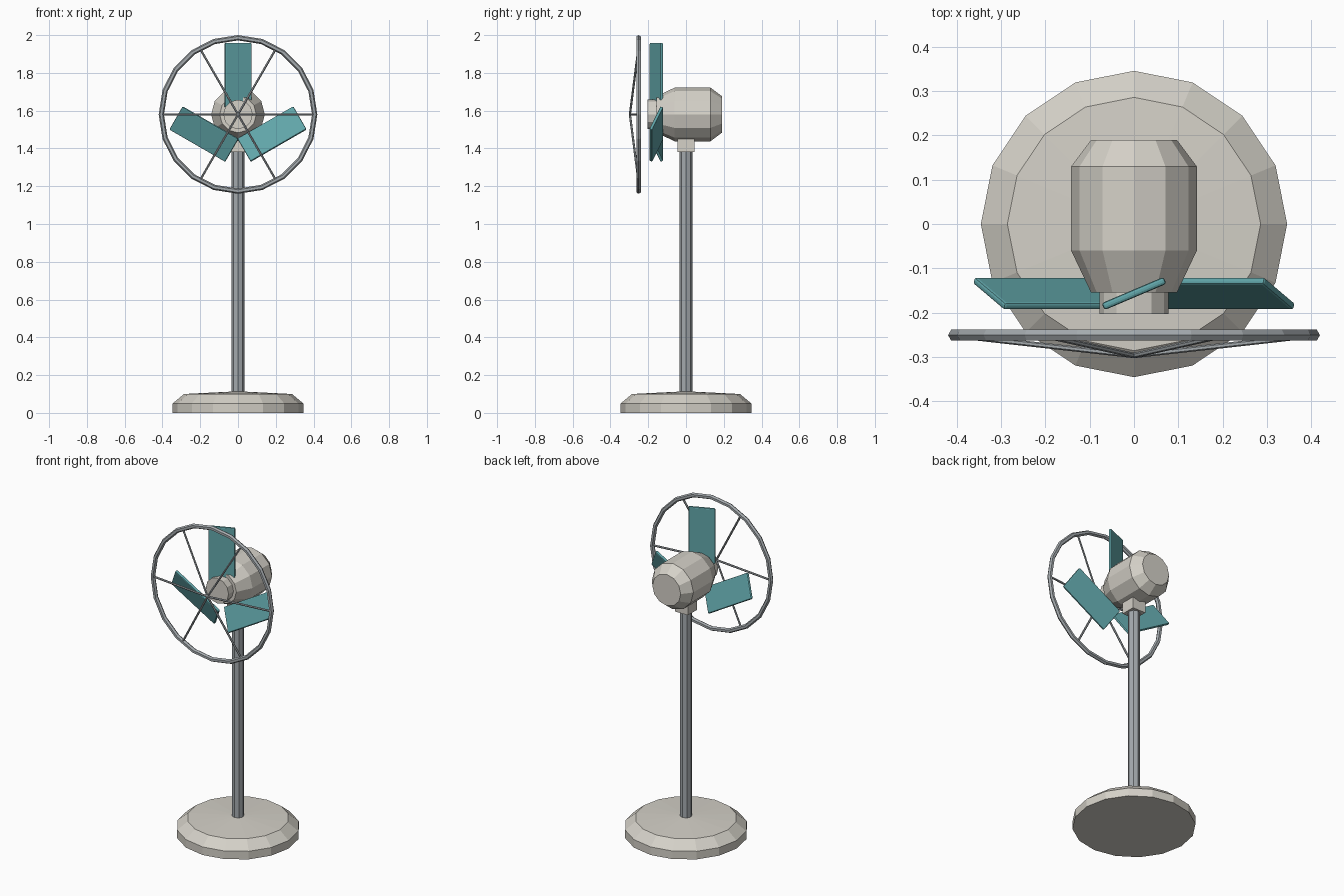
import bpy, bmesh, math
from mathutils import Matrix, Vector

if "Cube" in bpy.data.objects:
    bpy.data.objects.remove(bpy.data.objects["Cube"])

CZ = 1.58  # height of the fan axis


def material(name, rgb):
    m = bpy.data.materials.new(name)
    m.diffuse_color = (*rgb, 1)
    m.use_nodes = True
    m.node_tree.nodes["Principled BSDF"].inputs["Base Color"].default_value = m.diffuse_color
    return m


cream = material("warm cream", (0.66, 0.635, 0.575))
teal = material("teal", (0.12, 0.38, 0.40))
steel = material("steel grey", (0.37, 0.40, 0.42))


def make(name, bm, mat, matrix=Matrix()):
    bmesh.ops.recalc_face_normals(bm, faces=bm.faces)
    me = bpy.data.meshes.new(name)
    bm.to_mesh(me)
    bm.free()
    me.materials.append(mat)
    ob = bpy.data.objects.new(name, me)
    ob.matrix_world = matrix
    bpy.context.collection.objects.link(ob)
    return ob


def lathe(name, profile, sides, mat, matrix=Matrix()):
    """Stack of (radius, z) rings round local z, closed at both ends."""
    bm = bmesh.new()
    rings = [[bm.verts.new((r * math.cos(2 * math.pi * i / sides),
                            r * math.sin(2 * math.pi * i / sides), z))
              for i in range(sides)] for r, z in profile]
    for a, b in zip(rings, rings[1:]):
        for i in range(sides):
            j = (i + 1) % sides
            bm.faces.new((a[i], a[j], b[j], b[i]))
    bm.faces.new(rings[0])
    bm.faces.new(rings[-1])
    return make(name, bm, mat, matrix)


def box(name, size, mat, matrix, bevel=0):
    bm = bmesh.new()
    bmesh.ops.create_cube(bm, size=1, matrix=Matrix.Diagonal((*size, 1)))
    if bevel:
        bmesh.ops.bevel(bm, geom=bm.edges[:], offset=bevel, segments=2,
                        profile=0.5, affect='EDGES')
    return make(name, bm, mat, matrix)


# Stand
lathe("base", [(0.346, 0), (0.346, 0.05), (0.286, 0.1), (0.03, 0.113)], 16, cream)
lathe("pole", [(0.035, 0.09), (0.035, 1.40)], 8, steel)
box("neck", (0.09, 0.09, 0.14), cream, Matrix.Translation((0, 0, 1.45)))

# Motor housing and hub, turned so local z runs along +y
axis = Matrix.Translation((0, 0, CZ)) @ Matrix.Rotation(-math.pi / 2, 4, 'X')
lathe("motor_housing", [(0.097, -0.155), (0.142, -0.06), (0.142, 0.13), (0.097, 0.19)],
      12, cream, axis)
lathe("hub", [(0.078, -0.203), (0.078, -0.15)], 12, cream, axis)

# Blades: centres spaced round the hub, each pitched
for k in range(3):
    a = math.radians(90 - 120 * k)
    pos = Vector((0.208 * math.cos(a), -0.157, CZ + 0.208 * math.sin(a)))
    spin = Matrix.Rotation(-math.radians(120 * k), 4, 'Y')
    pitch = Matrix.Rotation(math.radians(23), 4, 'Z')
    box(f"blade_{k + 1}", (0.152, 0.017, 0.342), teal,
        Matrix.Translation(pos) @ spin @ pitch, 0.006)

# Guard ring: hexagonal section swept round the axis
bm = bmesh.new()
N, S = 20, 6
ring = [[bm.verts.new(((0.406 + 0.014 * math.cos(t)) * math.cos(p),
                       (0.406 + 0.014 * math.cos(t)) * math.sin(p),
                       -0.251 + 0.014 * math.sin(t)))
         for t in (2 * math.pi * j / S for j in range(S))]
        for p in (2 * math.pi * i / N for i in range(N))]
for i in range(N):
    a, b = ring[i], ring[(i + 1) % N]
    for j in range(S):
        bm.faces.new((a[j], b[j], b[(j + 1) % S], a[(j + 1) % S]))
make("guard_ring", bm, steel, axis)

# Guard spokes running from the front tip to the ring
tip = Vector((0, -0.297, CZ))
for k in range(6):
    a = math.radians(60 * k)
    end = Vector((0.404 * math.cos(a), -0.252, CZ + 0.404 * math.sin(a)))
    d = end - tip
    m = Matrix.Translation(tip) @ d.to_track_quat('Z', 'Y').to_matrix().to_4x4()
    lathe(f"guard_spoke_{k + 1}", [(0.006, 0), (0.006, d.length)], 6, steel, m)
